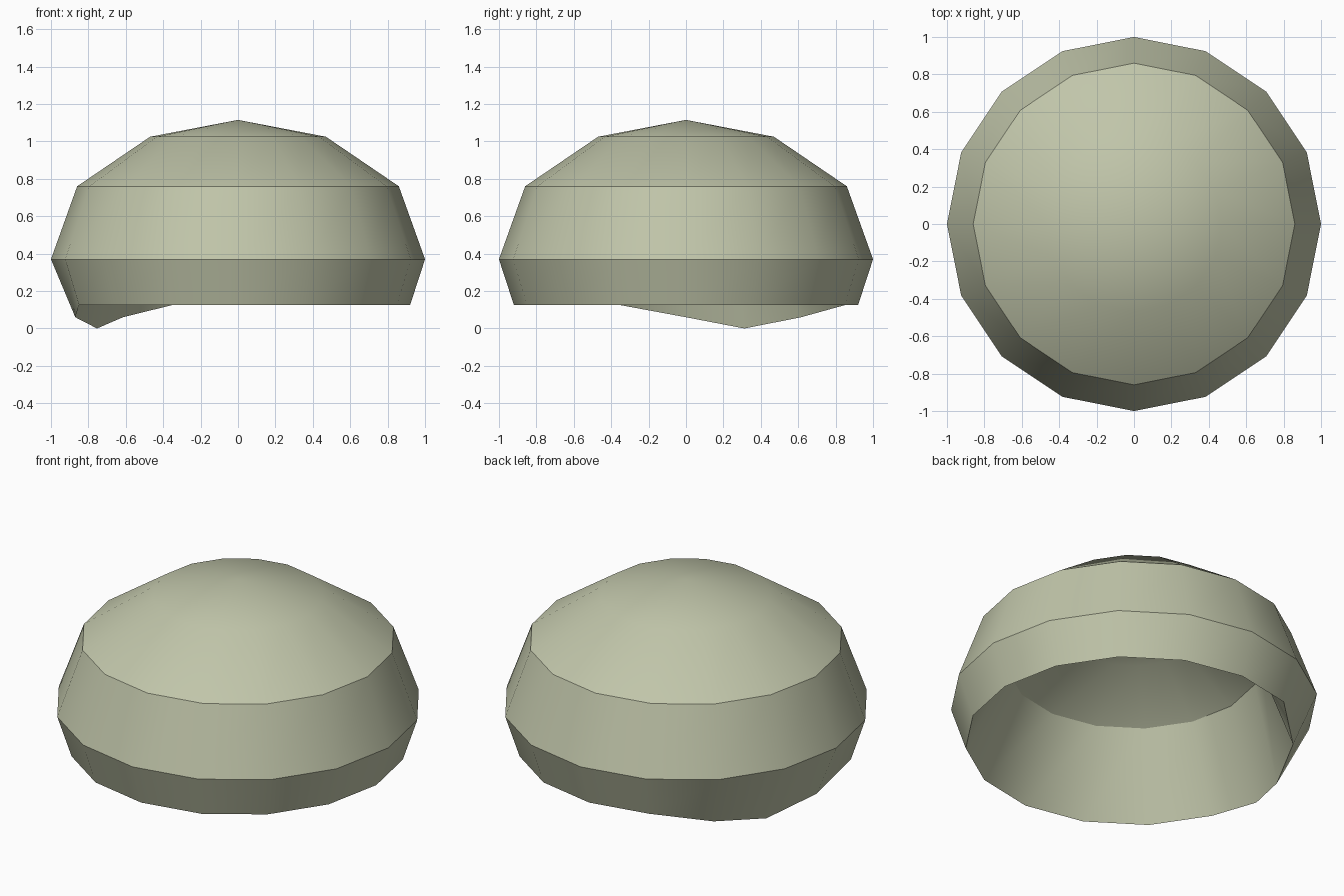
import bpy
import bmesh
import math

cube = bpy.data.objects.get("Cube")
if cube:
    bpy.data.objects.remove(cube, do_unlink=True)

SIDES = 16

# One flat colour for the whole shell
material = bpy.data.materials.new("pale olive")
material.use_nodes = True
colour = (0.53, 0.56, 0.40, 1)
material.diffuse_color = colour
material.node_tree.nodes["Principled BSDF"].inputs["Base Color"].default_value = colour

# Profile as (radius, height): inner roof, rim, then outer dome
INNER_TOP, OUTER_TOP = 0.88, 1.115
PROFILE = [(0.37, 0.81), (0.69, 0.60), (0.92, 0.125),
           (1.0, 0.37), (0.86, 0.76), (0.47, 1.025)]
RIM = 2
# Rim corners that droop into a lip: corner number -> (radius, height)
LIP = {6: (0.87, 0.06), 7: (0.816, 0.0), 8: (0.87, 0.06)}


def make_ring(bm, index):
    ring = []
    for k in range(SIDES):
        r, z = PROFILE[index]
        if index == RIM:
            r, z = LIP.get(k, (r, z))
        a = 2 * math.pi * k / SIDES
        ring.append(bm.verts.new((r * math.cos(a), r * math.sin(a), z)))
    return ring


bm = bmesh.new()
rings = [make_ring(bm, i) for i in range(len(PROFILE))]
inner_tip = bm.verts.new((0, 0, INNER_TOP))
outer_tip = bm.verts.new((0, 0, OUTER_TOP))

for k in range(SIDES):
    n = (k + 1) % SIDES
    # Walls between neighbouring rings
    for low, high in zip(rings, rings[1:]):
        bm.faces.new((low[k], low[n], high[n], high[k]))
    # Fans closing the inner roof and the outer crown
    bm.faces.new((inner_tip, rings[0][n], rings[0][k]))
    bm.faces.new((outer_tip, rings[-1][k], rings[-1][n]))

bmesh.ops.recalc_face_normals(bm, faces=bm.faces)
mesh = bpy.data.meshes.new("dome_shell")
bm.to_mesh(mesh)
bm.free()
mesh.materials.append(material)

shell = bpy.data.objects.new("dome_shell", mesh)
bpy.context.collection.objects.link(shell)

# Smooth around the dome, crisp at the bands and rim
bpy.ops.object.select_all(action="DESELECT")
shell.select_set(True)
bpy.context.view_layer.objects.active = shell
bpy.ops.object.shade_smooth_by_angle(angle=math.radians(30))
